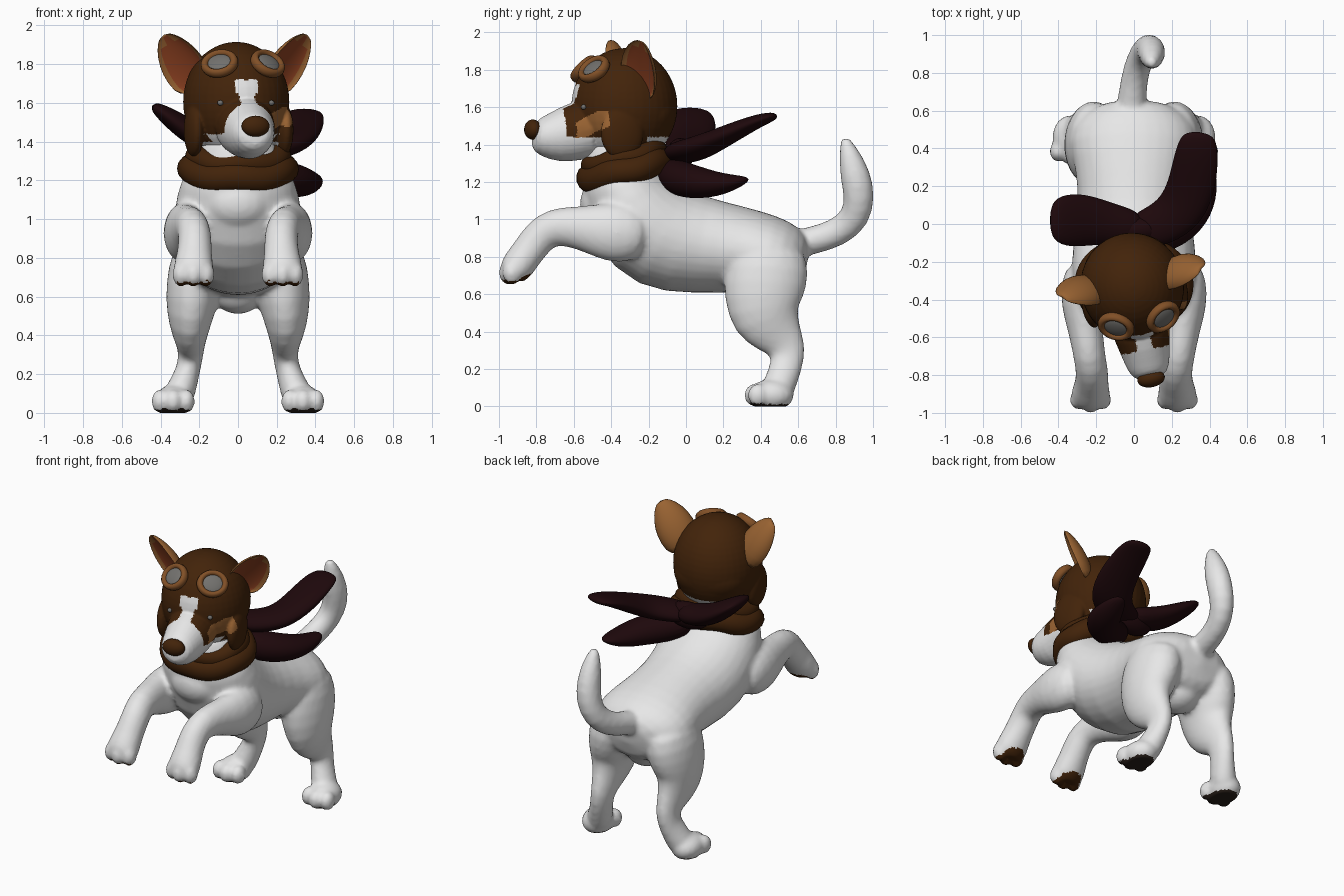
import bpy, bmesh, math
from mathutils import Vector, Matrix

if "Cube" in bpy.data.objects:
    bpy.data.objects.remove(bpy.data.objects["Cube"])

COLOURS = {
    "white_fur": (.80, .80, .80), "leather_brown": (.055, .017, .003),
    "tan": (.32, .125, .032), "rim_tan": (.22, .08, .02), "inner_ear_rust": (.28, .055, .016),
    "scarf_maroon": (.013, .0025, .0035), "lens_grey": (.17, .165, .155),
    "dark_pad": (.022, .014, .010),
}
MAT = {}
for key, col in COLOURS.items():
    MAT[key] = bpy.data.materials.new(key)
    MAT[key].diffuse_color = (*col, 1)

YAW, HEAD = math.radians(11.5), Vector((-.015, -.30, 0))   # head turns to one side


def loft(bm, rings, ref=(1, 0, 0), s=1, n=16, section=None):
    """Closed tube through rings (x, y, z, half-size along ref, other half-size)."""
    pts = [Vector((r[0] * s, r[1], r[2])) for r in rings]
    section = section or (lambda a: (math.cos(a), math.sin(a)))
    loops, faces = [], []
    for i, r in enumerate(rings):
        t = (pts[min(i + 1, len(pts) - 1)] - pts[max(i - 1, 0)]).normalized()
        a = Vector(ref)
        a = (a - t * a.dot(t)).normalized()
        b = t.cross(a)
        loop = []
        for k in range(n):
            u, v = section(2 * math.pi * k / n)
            loop.append(bm.verts.new(pts[i] + a * u * r[3] + b * v * r[4]))
        loops.append(loop)
    for i, (lo, hi) in enumerate(zip(loops, loops[1:])):
        for k in range(n):
            j = (k + 1) % n
            faces.append((i, k, bm.faces.new((lo[k], lo[j], hi[j], hi[k]))))
    bm.faces.new(loops[0][::-1])
    bm.faces.new(loops[-1])
    return faces


def ball(bm, loc, size, rot=None):
    m = Matrix.Translation(loc) @ (rot or Matrix()) @ Matrix.Diagonal((*size, 1))
    bmesh.ops.create_uvsphere(bm, u_segments=20, v_segments=12, radius=1, matrix=m)


def finish(bm, name, mats, head=False, mirror=False, subsurf=0):
    bmesh.ops.recalc_face_normals(bm, faces=bm.faces)
    me = bpy.data.meshes.new(name)
    bm.to_mesh(me)
    bm.free()
    ob = bpy.data.objects.new(name, me)
    bpy.context.collection.objects.link(ob)
    for m in mats:
        me.materials.append(MAT[m])
    for p in me.polygons:
        p.use_smooth = True
    if mirror:
        ob.modifiers.new("mirror", 'MIRROR').use_mirror_merge = False
    if subsurf:
        md = ob.modifiers.new("subdivide", 'SUBSURF')
        md.levels = md.render_levels = subsurf
    if head:
        ob.location, ob.rotation_euler = HEAD, (0, 0, YAW)
    return ob


def fuse(ob, voxel, mats, rule, smooth=4):
    """Blend overlapping volumes into one skin, then colour faces by rule."""
    md = ob.modifiers.new("fuse", 'REMESH')
    md.mode, md.voxel_size = 'VOXEL', voxel
    md = ob.modifiers.new("relax", 'SMOOTH')
    md.factor, md.iterations = .5, smooth
    dg = bpy.context.evaluated_depsgraph_get()
    me = bpy.data.meshes.new_from_object(ob.evaluated_get(dg))
    ob.modifiers.clear()
    ob.data = me
    me.materials.clear()
    for m in mats:
        me.materials.append(MAT[m])
    for v in me.vertices:
        v.co.z = max(v.co.z, 0)
    for p in me.polygons:
        p.use_smooth = True
        p.material_index = rule(p.center, p.normal)


# Body: trunk, tail and four legs
bm = bmesh.new()
loft(bm, [(0, -.36, 1.45, .17, .17), (0, -.36, 1.33, .22, .2), (0, -.35, 1.19, .31, .22),
          (0, -.28, 1.03, .34, .29), (0, -.13, .895, .335, .31), (0, .08, .86, .30, .265),
          (0, .28, .84, .31, .235), (0, .44, .80, .36, .23), (0, .56, .77, .31, .2),
          (0, .65, .75, .17, .13)])
ball(bm, (0, .42, .63), (.14, .14, .12))
ball(bm, (0, -.46, 1.08), (.17, .11, .13))
loft(bm, [(-.02, .53, .86, .09, .08), (-.01, .68, .885, .075, .075), (.01, .82, .93, .072, .08),
          (.05, .91, 1.01, .072, .085), (.085, .93, 1.12, .078, .085), (.095, .905, 1.24, .076, .085),
          (.095, .87, 1.36, .055, .055), (.09, .845, 1.445, .022, .02)])
for s in (1, -1):
    # hind leg
    loft(bm, [(.18, .43, .88, .14, .2), (.215, .435, .72, .155, .235), (.24, .41, .57, .138, .215),
              (.25, .425, .46, .112, .19), (.245, .50, .37, .078, .13), (.242, .55, .295, .064, .10),
              (.26, .535, .21, .064, .088), (.29, .505, .13, .078, .088), (.32, .48, .05, .085, .09)], s=s)
    ball(bm, (.335 * s, .455, .06), (.1, .125, .085))
    # front leg
    loft(bm, [(.24, -.22, .91, .11, .12), (.27, -.32, .925, .12, .165), (.28, -.43, .935, .11, .16),
              (.255, -.57, .955, .092, .115), (.235, -.71, .965, .085, .105), (.22, -.785, .91, .088, .098),
              (.225, -.85, .82, .09, .088), (.23, -.905, .745, .11, .095), (.23, -.945, .685, .1, .07)], s=s)
    for d in (-.065, 0, .065):
        ball(bm, ((.335 + d * 1.05) * s, .365 + abs(d) * .3, .06), (.045, .055, .062))
        ball(bm, ((.23 + d) * s, -.95 + abs(d) * .3, .715), (.045, .052, .065))
body = finish(bm, "body", ["white_fur"], subsurf=1)


def body_rule(c, n):
    if c.z < .012 or (c.z < .04 and n.z < -.7):
        return 2                                        # hind pads
    if c.y < -.82 and c.z < .72 and n.z < -.6:
        return 1                                        # front pads
    return 0


fuse(body, .016, ["white_fur", "leather_brown", "dark_pad"], body_rule)

# Head with fitted cap, side flaps and muzzle
bm = bmesh.new()
ball(bm, (0, -.03, 1.605), (.282, .292, .313))
ball(bm, (0, .06, 1.57), (.25, .195, .18))
for s in (1, -1):
    ball(bm, (.235 * s, -.09, 1.46), (.05, .12, .14))
loft(bm, [(0, -.18, 1.49, .18, .165), (0, -.30, 1.47, .15, .16), (0, -.40, 1.44, .13, .142),
          (0, -.48, 1.445, .112, .11), (0, -.53, 1.455, .075, .075)])
head = finish(bm, "head", ["white_fur"], head=True, subsurf=1)


def head_rule(c, n):
    x, y, z = abs(c.x), c.y, c.z
    if c.x > .13 and -.32 < y < -.165 and 1.44 < z < 1.58 and abs(z - 1.51 - (y + .24) * .6) < .055:
        return 2                                        # tan cheek
    if y < -.375 and z < 1.6:
        return 0                                        # muzzle
    if y < -.17:
        blaze = (0 if z > 1.72 else .06 if z > 1.65 else .04 if z > 1.6
                 else .04 + (1.6 - z) * .6 if z > 1.44 else .2)
        return 0 if x < blaze else 1
    return 0 if (z < 1.4 and x < .2) or (y > .05 and z < 1.44) else 1


fuse(head, .008, ["white_fur", "leather_brown", "tan"], head_rule, 4)

# Nose
bm = bmesh.new()
ball(bm, (0, -.53, 1.48), (.074, .045, .054))
finish(bm, "nose", ["leather_brown"], head=True)

# Eyes
bm = bmesh.new()
ball(bm, (.135, -.28, 1.60), (.015, .014, .014))
finish(bm, "eyes", ["lens_grey"], head=True, mirror=True)

# Ears: cupped cones with a rust lining inside a tan rim
bm = bmesh.new()
cup = lambda a: (math.cos(a), math.sin(a) if math.sin(a) >= 0 else -.5 * math.sin(a))
N = 20
for i, k, f in loft(bm, [(.20, 0, 1.65, .10, .07), (.255, -.015, 1.745, .13, .09), (.31, -.025, 1.83, .12, .085),
                         (.355, -.025, 1.905, .082, .055), (.385, -.02, 1.95, .03, .02)],
                    ref=(.64, .60, -.46), n=N, section=cup):
    if math.sin(2 * math.pi * (k + .5) / N) < (-.6 if i < 3 else -.95):
        f.material_index = 1
finish(bm, "ears", ["tan", "inner_ear_rust"], head=True, mirror=True, subsurf=1)

# Goggles: rims and lenses pushed up on the forehead
AIM = Vector((.35, -.63, .69)).to_track_quat('Z', 'Y').to_matrix().to_4x4()
SPOT = Vector((.127, -.222, 1.803))
bpy.ops.mesh.primitive_torus_add(major_radius=.078, minor_radius=.021, major_segments=32, minor_segments=10)
tmp = bpy.context.object
bm = bmesh.new()
bm.from_mesh(tmp.data)
bpy.data.objects.remove(tmp)
bm.transform(Matrix.Translation(SPOT) @ AIM @ Matrix.Diagonal((1, .9, 1.3, 1)))
finish(bm, "goggle_rims", ["rim_tan"], head=True, mirror=True)
bm = bmesh.new()
ball(bm, SPOT, (.073, .066, .022), AIM)
finish(bm, "goggle_lenses", ["lens_grey"], head=True, mirror=True)

# Collar: two soft wraps, higher at the back
for name, loc, R, r in (("collar_lower", (0, -.32, 1.26), .24, .075),
                        ("collar_upper", (0, -.33, 1.325), .215, .06)):
    bpy.ops.mesh.primitive_torus_add(major_radius=R, minor_radius=r, major_segments=48, minor_segments=14)
    ob = bpy.context.object
    ob.name = name
    for v in ob.data.vertices:
        a = math.atan2(v.co.y, v.co.x)
        v.co.z += .008 * math.sin(5 * a + R * 40)
    ob.location, ob.rotation_euler, ob.scale = loc, (.25, 0, 0), (1, .86, 1)
    ob.data.materials.append(MAT["leather_brown"])
    for p in ob.data.polygons:
        p.use_smooth = True

# Scarf: knot and three fluttering ends
UP = (0, 0, 1)
for name, rings in {
    "scarf_upper_end": [(-.02, -.05, 1.35, .05, .09), (.14, -.01, 1.36, .065, .12), (.26, .08, 1.385, .065, .135),
                        (.315, .23, 1.455, .055, .13), (.335, .40, 1.535, .036, .115), (.345, .49, 1.555, .02, .08)],
    "scarf_lower_end": [(.02, -.09, 1.27, .07, .08), (.18, -.05, 1.22, .10, .11), (.31, .06, 1.195, .09, .11),
                        (.365, .2, 1.185, .06, .09), (.385, .34, 1.215, .015, .04)],
    "scarf_loop": [(.05, -.03, 1.36, .06, .09), (-.12, 0, 1.39, .07, .11), (-.25, .02, 1.45, .065, .14),
                   (-.36, .02, 1.53, .05, .145), (-.445, .02, 1.59, .025, .1)],
}.items():
    bm = bmesh.new()
    loft(bm, rings, ref=UP)
    finish(bm, name, ["scarf_maroon"], subsurf=2)
bm = bmesh.new()
ball(bm, (0, -.03, 1.35), (.15, .075, .085))
finish(bm, "scarf_knot", ["scarf_maroon"])

for m in bpy.data.materials:
    if m.users and not m.is_grease_pencil:
        m.use_nodes = True
        m.node_tree.nodes["Principled BSDF"].inputs["Base Color"].default_value = m.diffuse_color
